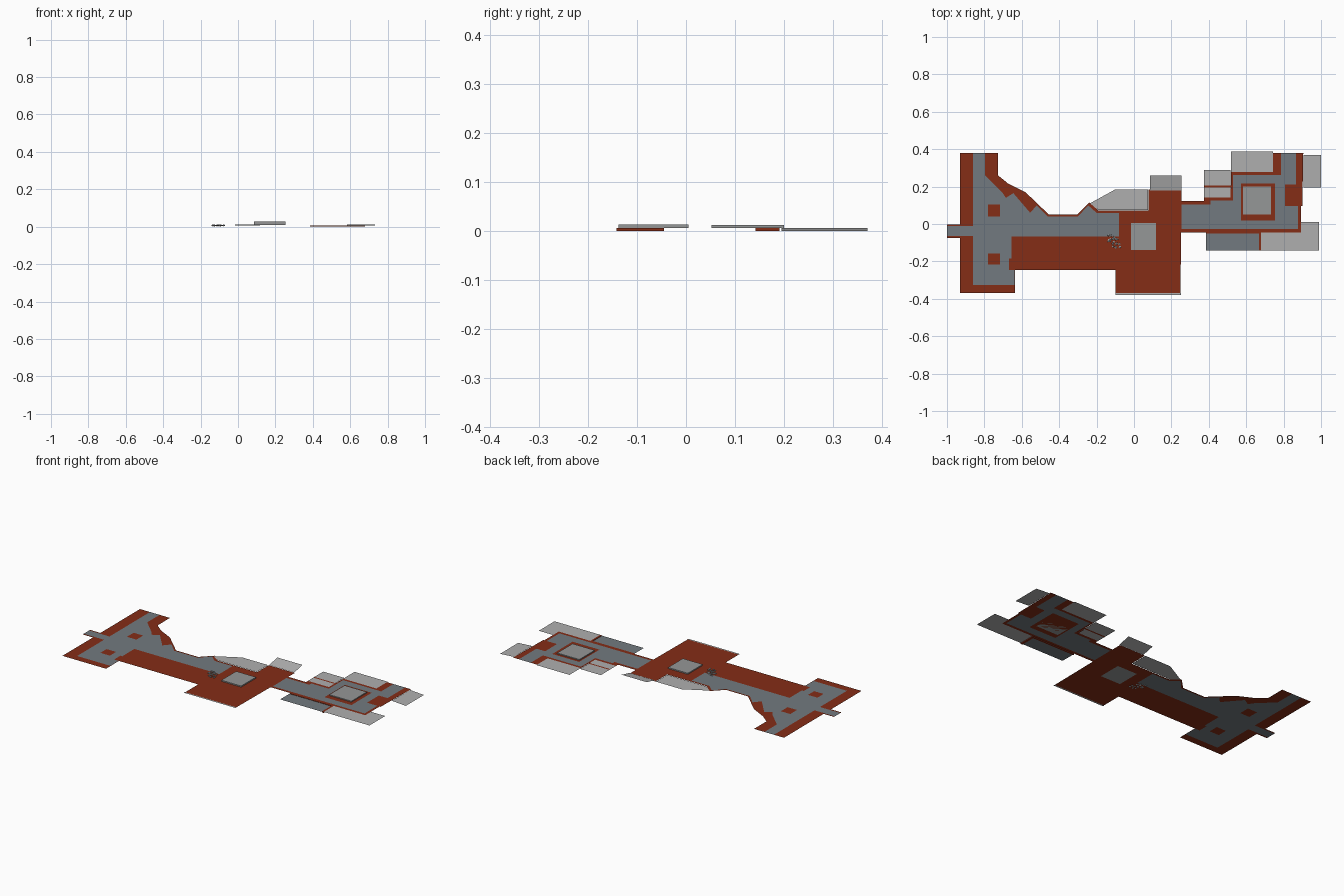
import bpy, bmesh, random
from mathutils import Vector
from mathutils.geometry import delaunay_2d_cdt

if "Cube" in bpy.data.objects:
    bpy.data.objects.remove(bpy.data.objects["Cube"])

random.seed(4)
Z = 0.006  # paving level


def material(name, r, g, b):
    m = bpy.data.materials.new(name)
    m.diffuse_color = (r, g, b, 1)
    m.use_nodes = True
    m.node_tree.nodes["Principled BSDF"].inputs["Base Color"].default_value = m.diffuse_color
    return m


BRICK = material("brick", 0.235, 0.026, 0.008)
STONE = material("stone", 0.17, 0.195, 0.215)
PALE = material("pale", 0.43, 0.43, 0.43)
MID = material("mid_grey", 0.30, 0.31, 0.31)


def make(name, verts, faces, mat):
    me = bpy.data.meshes.new(name)
    me.from_pydata(verts, [], faces)
    me.materials.append(mat)
    ob = bpy.data.objects.new(name, me)
    bpy.context.collection.objects.link(ob)
    return ob


def rect(x0, x1, y0, y1):
    return [(x0, y0), (x1, y0), (x1, y1), (x0, y1)]


def panel(name, pts, mat, height=lambda x, y: Z):
    make(name, [(x, y, height(x, y)) for x, y in pts], [range(len(pts))], mat)


def slab(name, x0, x1, y0, y1, z0, z1, mat):
    v = [(x, y, z) for z in (z0, z1) for x, y in rect(x0, x1, y0, y1)]
    f = [(3, 2, 1, 0), (4, 5, 6, 7)] + [(i, (i + 1) % 4, (i + 1) % 4 + 4, i + 4) for i in range(4)]
    make(name, v, f, mat)


# Paving outlines, later ones replace earlier ones
west_brick = [(-.93, -.37), (-.635, -.37), (-.635, -.245), (-.098, -.245), (-.098, -.37), (.248, -.37),
              (.255, .185), (.078, .185), (.078, .072), (-.19, .072), (-.24, .115), (-.305, .05),
              (-.455, .05), (-.578, .168), (-.674, .217), (-.727, .26), (-.727, .38), (-.93, .38)]
west_stone = [(-.862, -.325), (-.638, -.325), (-.638, -.245), (-.668, -.245), (-.668, -.185), (-.655, -.185),
              (-.655, -.067), (-.08, -.067), (-.08, .06), (-.2, .06), (-.245, .1), (-.3, .04), (-.46, .04),
              (-.52, .1), (-.555, .06), (-.645, .165), (-.685, .14), (-.705, .17), (-.797, .26),
              (-.797, .38), (-.862, .38)]
east_brick = [(.25, -.045), (.893, -.045), (.893, .105), (.9, .105), (.905, .38), (.743, .38), (.743, .278),
              (.518, .278), (.518, .142), (.374, .142), (.374, .123), (.25, .123)]
east_stone = [(.255, -.028), (.877, -.028), (.877, .21), (.866, .21), (.866, .38), (.786, .38), (.786, .262),
              (.528, .262), (.528, .125), (.41, .125), (.41, .105), (.255, .105)]
layers = [
    (west_brick, 0), (rect(-1, -.92, -.075, -.003), 0), (east_brick, 0),
    (west_stone, 1), (rect(-1, -.85, -.065, -.012), 1), (east_stone, 1),
    (rect(-.78, -.716, .04, .105), 0), (rect(-.78, -.716, -.217, -.157), 0),
    (rect(.572, .754, .02, .217), 0), (rect(.807, .9, .095, .21), 0),
]
points, loops = [], []
for pts, _ in layers:
    loops.append(list(range(len(points), len(points) + len(pts))))
    points += [Vector(p) for p in pts]
verts, _, faces, _, _, origin = delaunay_2d_cdt(points, [], loops, 1, 1e-5)
for kind, (name, mat) in enumerate((("brick_paving", BRICK), ("stone_paving", STONE))):
    chosen = [f for f, o in zip(faces, origin) if o and layers[max(o)][1] == kind]
    ob = make(name, [(v.x, v.y, Z) for v in verts], chosen, mat)
    bm = bmesh.new()
    bm.from_mesh(ob.data)
    bmesh.ops.delete(bm, geom=[v for v in bm.verts if not v.link_faces], context='VERTS')
    for f in bm.faces:
        if f.normal.z < 0:
            f.normal_flip()
    bm.to_mesh(ob.data)
    bm.free()

# Pale panels around the edge, some sloping away
panel("north_terrace", [(-.24, .108), (-.19, .075), (.075, .075), (.075, .185), (-.1, .185)], PALE)
panel("north_ramp", rect(.085, .255, .18, .258), PALE, lambda x, y: .01 + (y - .18) * .23)
panel("south_edge", rect(-.1, .25, -.38, -.37), PALE)
panel("upper_bay", rect(.374, .516, .205, .29), PALE)
panel("lower_bay", rect(.374, .516, .142, .195), PALE)
panel("bay_divider", rect(.374, .518, .195, .205), BRICK)
panel("north_east_apron", rect(.518, .743, .278, .387), PALE)
panel("east_ramp", rect(.905, 1, .195, .37), PALE, lambda x, y: Z * (1 - x) / .095)
panel("south_east_apron", [(.68, -.142), (.99, -.142), (.99, .01), (.893, .01), (.893, -.045), (.68, -.045)], PALE)
panel("south_stone_apron", rect(.385, .668, -.142, -.052), STONE, lambda x, y: .004)

# Low brick kerbs
slab("apron_kerb", .668, .68, -.142, -.045, 0, Z, BRICK)
slab("apron_back_kerb", .385, .668, -.052, -.045, 0, Z, BRICK)
slab("bay_kerb", .516, .519, .142, .19, 0, Z, BRICK)

# Raised platforms
slab("central_platform", -.016, .118, -.138, .005, Z, .013, MID)
slab("east_platform", .582, .732, .052, .2, Z, .012, MID)

# Scattered small stones
for i in range(20):
    x, y = random.gauss(-.115, .02), random.gauss(-.09, .022)
    bpy.ops.mesh.primitive_ico_sphere_add(subdivisions=1, radius=random.uniform(.005, .008), location=(x, y, Z + .001))
    ob = bpy.context.object
    ob.name = "pebble"
    ob.scale.z = .7
    ob.rotation_euler.z = random.uniform(0, 6)
    ob.data.materials.append(MID)
